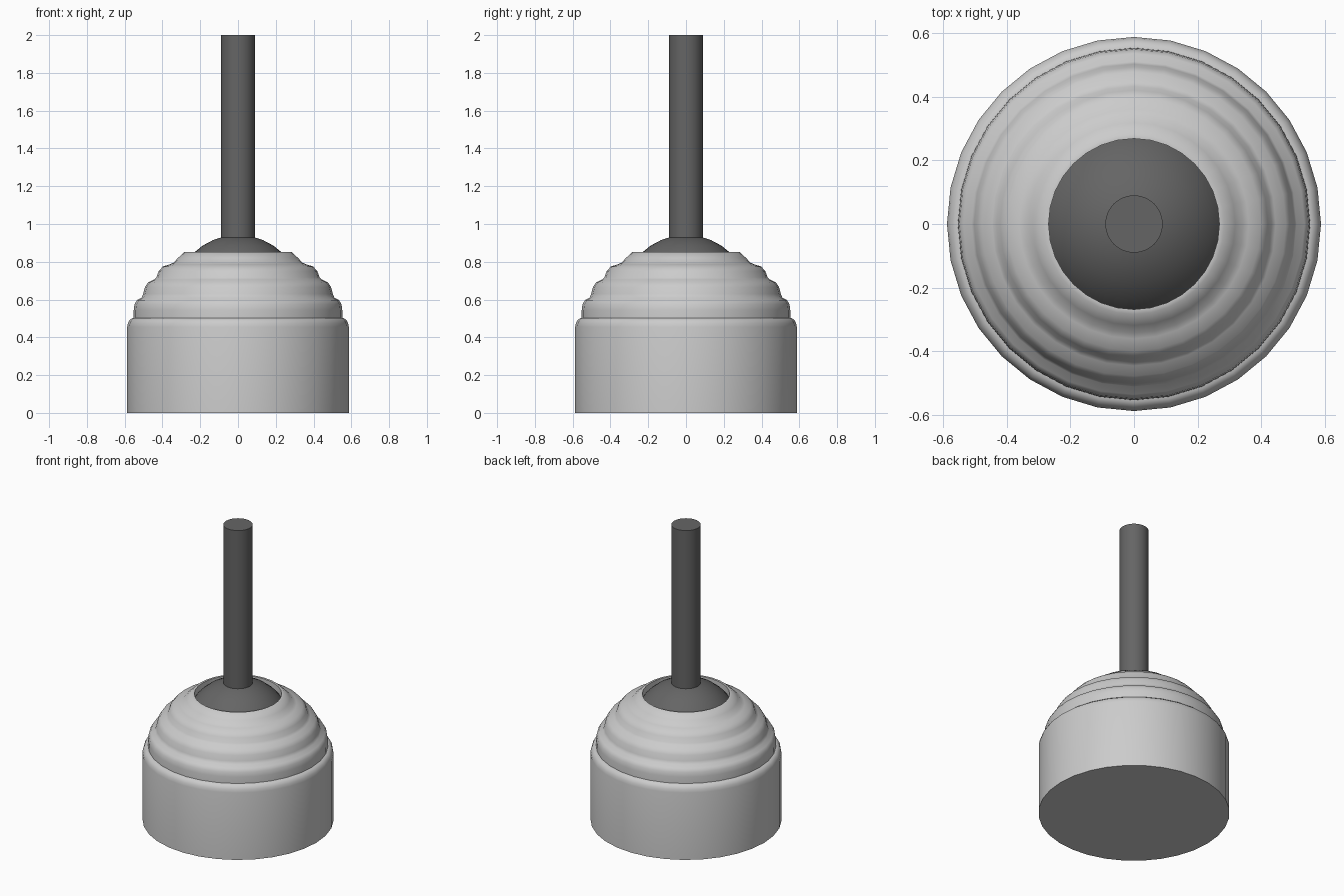
import bpy, bmesh, math

if "Cube" in bpy.data.objects:
    bpy.data.objects.remove(bpy.data.objects["Cube"])

SIDES = 32


def lathe(name, profile, angle=40, color=None):
    """Spin (radius, height) points around z; radius 0 makes a pole."""
    bm = bmesh.new()
    rings = []
    for r, z in profile:
        if r == 0:
            rings.append([bm.verts.new((0, 0, z))] * SIDES)
        else:
            rings.append([bm.verts.new((r * math.cos(math.tau * i / SIDES),
                                        r * math.sin(math.tau * i / SIDES), z))
                          for i in range(SIDES)])
    for a, b in zip(rings, rings[1:]):
        for i in range(SIDES):
            j = (i + 1) % SIDES
            quad = list(dict.fromkeys([a[i], a[j], b[j], b[i]]))
            bm.faces.new(quad)
    bmesh.ops.recalc_face_normals(bm, faces=bm.faces)
    mesh = bpy.data.meshes.new(name)
    bm.to_mesh(mesh)
    bm.free()
    obj = bpy.data.objects.new(name, mesh)
    bpy.context.collection.objects.link(obj)
    if color:
        mat = bpy.data.materials.new(name + "_colour")
        mat.diffuse_color = color
        mat.use_nodes = True
        mat.node_tree.nodes["Principled BSDF"].inputs["Base Color"].default_value = mat.diffuse_color
        mesh.materials.append(mat)
    bpy.ops.object.select_all(action='DESELECT')
    obj.select_set(True)
    bpy.context.view_layer.objects.active = obj
    bpy.ops.object.shade_smooth_by_angle(angle=math.radians(angle))
    return obj


dark = (0.13, 0.13, 0.13, 1)

# Cylindrical base with a rounded shoulder
lathe("base", [(0, 0), (0.587, 0), (0.587, 0.455), (0.583, 0.475),
               (0.575, 0.49), (0.56, 0.502), (0.545, 0.502), (0, 0.502)])

# Stepped rubber boot, open at the top with a short inner lip
lathe("boot", [(0.553, 0.50), (0.552, 0.545), (0.548, 0.575), (0.535, 0.597),
               (0.51, 0.61), (0.502, 0.63), (0.493, 0.665), (0.477, 0.69),
               (0.445, 0.706), (0.432, 0.718), (0.42, 0.75), (0.398, 0.775),
               (0.36, 0.787), (0.342, 0.795), (0.318, 0.82), (0.283, 0.853),
               (0.268, 0.853), (0.268, 0.80)], angle=60)

# Pivot ball seated in the boot opening
radius, centre = 0.339, 0.603
steps = 16
lathe("pivot_ball", [(0 if k in (0, steps) else radius * math.sin(math.pi * k / steps),
                      centre - radius * math.cos(math.pi * k / steps))
                     for k in range(steps + 1)], color=dark)

# Control shaft
lathe("shaft", [(0, 0.90), (0.09, 0.90), (0.09, 2.0), (0, 2.0)], color=dark)
